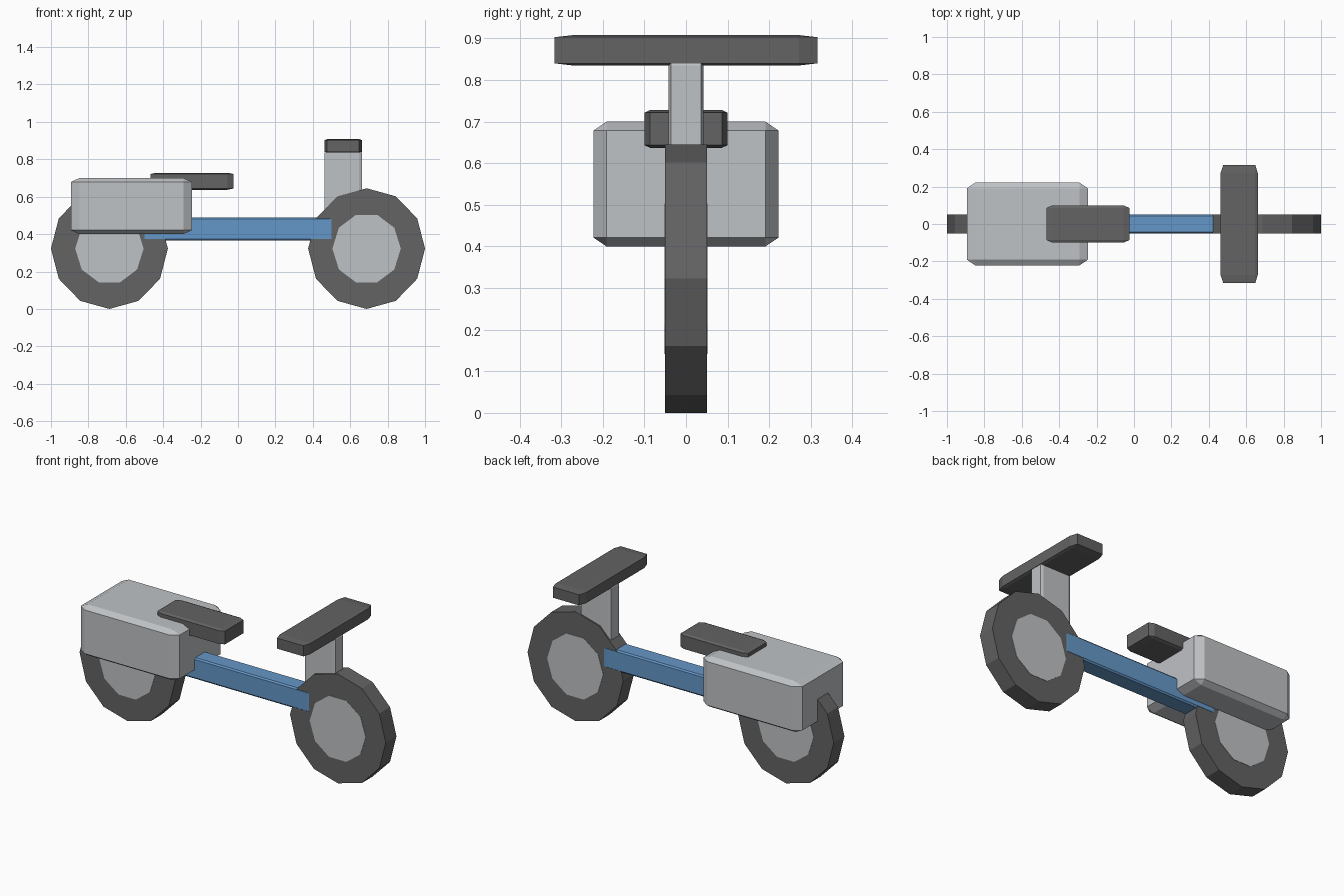
import bpy
import bmesh
import math
from mathutils import Matrix, Vector

if "Cube" in bpy.data.objects:
    bpy.data.objects.remove(bpy.data.objects["Cube"], do_unlink=True)


def material(name, rgb):
    mat = bpy.data.materials.new(name)
    mat.use_nodes = True
    colour = (*rgb, 1.0)
    mat.diffuse_color = colour
    mat.node_tree.nodes["Principled BSDF"].inputs["Base Color"].default_value = colour
    return mat


dark = material("dark grey", (0.125, 0.125, 0.128))
silver = material("silver grey", (0.52, 0.54, 0.56))
blue = material("frame blue", (0.13, 0.31, 0.58))


def add_object(name, bm, mat):
    bmesh.ops.recalc_face_normals(bm, faces=bm.faces)
    mesh = bpy.data.meshes.new(name)
    bm.to_mesh(mesh)
    bm.free()
    mesh.materials.append(mat)
    obj = bpy.data.objects.new(name, mesh)
    bpy.context.collection.objects.link(obj)
    return obj


def chamfered_block(name, low, high, mat):
    """Unit cube with chamfered edges, stretched between two corners."""
    low, high = Vector(low), Vector(high)
    bm = bmesh.new()
    bmesh.ops.create_cube(bm, size=1)
    bmesh.ops.bevel(bm, geom=bm.edges[:], offset=0.07, segments=1, affect='EDGES')
    bmesh.ops.scale(bm, vec=high - low, verts=bm.verts)
    bmesh.ops.translate(bm, vec=(low + high) / 2, verts=bm.verts)
    return add_object(name, bm, mat)


def disc(name, x, sides, radius_x, radius_z, width, mat):
    """Faceted drum with its axle along y and a corner pointing along x."""
    bm = bmesh.new()
    bmesh.ops.create_cone(bm, cap_ends=True, segments=sides,
                          radius1=1, radius2=1, depth=1)
    first = max(bm.verts, key=lambda v: v.co.z).co
    turn = -math.atan2(first.y, first.x)
    bmesh.ops.rotate(bm, matrix=Matrix.Rotation(turn, 3, 'Z'), verts=bm.verts)
    bmesh.ops.rotate(bm, matrix=Matrix.Rotation(math.pi / 2, 3, 'X'), verts=bm.verts)
    bmesh.ops.scale(bm, vec=(radius_x, width, radius_z), verts=bm.verts)
    bmesh.ops.translate(bm, vec=(x, 0, 0.3225), verts=bm.verts)
    return add_object(name, bm, mat)


# Wheels with slightly proud hubs
for label, x in (("front", 0.6875), ("rear", -0.6875)):
    disc(label + "_tyre", x, 12, 0.3125, 0.3225, 0.10, dark)
    disc(label + "_hub", x, 10, 0.183, 0.19, 0.104, silver)

# Frame and steering
chamfered_block("frame_beam", (-0.5675, -0.051, 0.365), (0.5675, 0.051, 0.49), blue)
chamfered_block("steering_stem", (0.463, -0.042, 0.43), (0.662, 0.042, 0.865), silver)
chamfered_block("handlebar", (0.463, -0.316, 0.835), (0.662, 0.316, 0.908), dark)

# Seat and rear body
chamfered_block("rear_body", (-0.893, -0.222, 0.40), (-0.247, 0.222, 0.70), silver)
chamfered_block("seat", (-0.467, -0.10, 0.637), (-0.025, 0.10, 0.728), dark)
